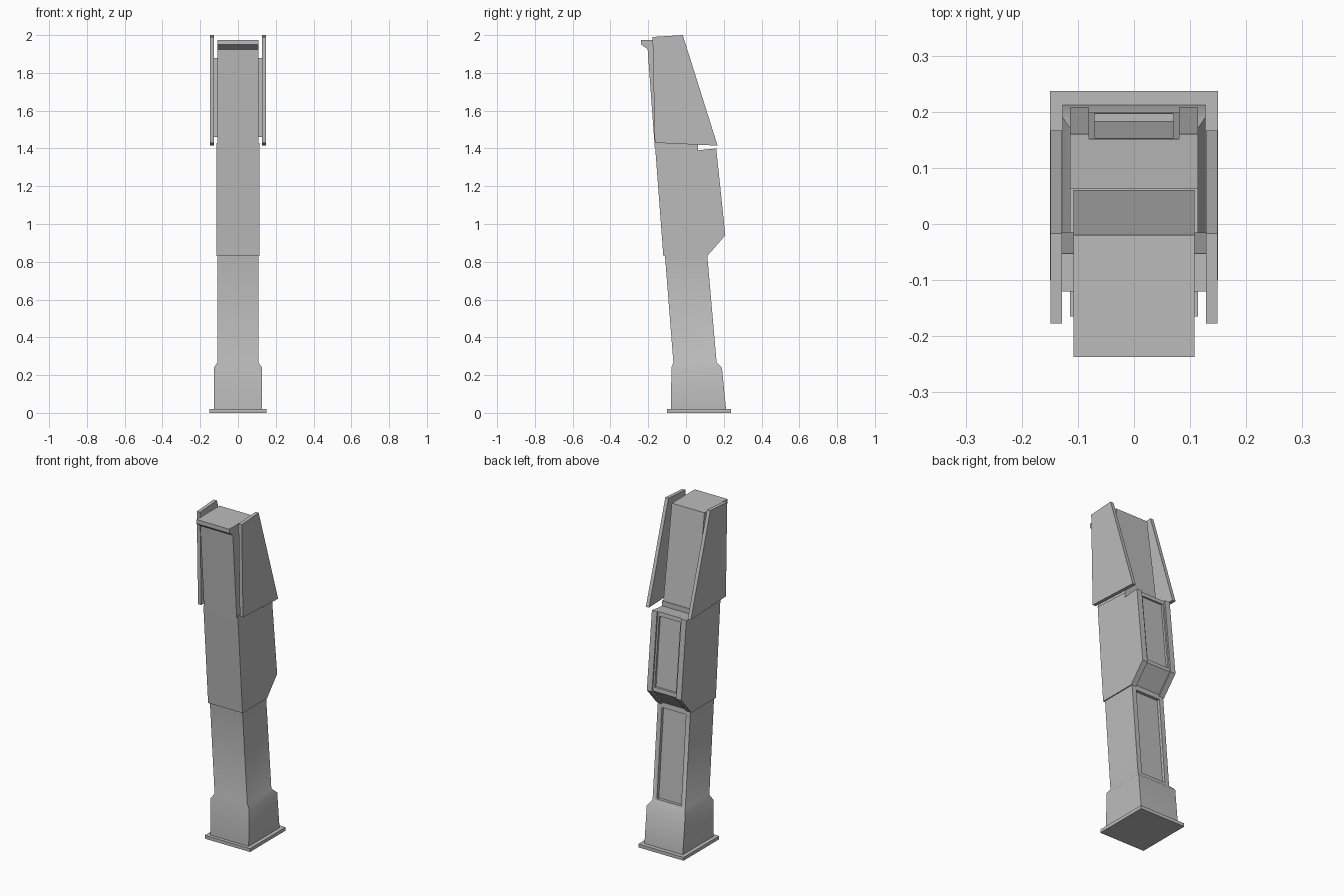
import bpy
import bmesh
import math

cube = bpy.data.objects.get("Cube")
if cube:
    bpy.data.objects.remove(cube, do_unlink=True)

grey = bpy.data.materials.new("mid_grey")
grey.use_nodes = True
COLOUR = (0.5, 0.5, 0.5, 1)
grey.diffuse_color = COLOUR
grey.node_tree.nodes["Principled BSDF"].inputs["Base Color"].default_value = COLOUR


def finish(name, bm):
    bmesh.ops.recalc_face_normals(bm, faces=bm.faces)
    mesh = bpy.data.meshes.new(name)
    bm.to_mesh(mesh)
    bm.free()
    mesh.materials.append(grey)
    ob = bpy.data.objects.new(name, mesh)
    bpy.context.collection.objects.link(ob)
    return ob


def prism(name, profile, x0, x1):
    """Extrude a (y, z) profile from x0 to x1."""
    bm = bmesh.new()
    face = bm.faces.new([bm.verts.new((x0, y, z)) for y, z in profile])
    out = bmesh.ops.extrude_face_region(bm, geom=[face])
    for v in out["geom"]:
        if isinstance(v, bmesh.types.BMVert):
            v.co.x = x1
    return finish(name, bm)


def loft(name, rings):
    """Stack rectangular sections given as (z, half width, front y, back y)."""
    bm = bmesh.new()
    rows = [[bm.verts.new(p) for p in ((-w, f, z), (w, f, z), (w, b, z), (-w, b, z))]
            for z, w, f, b in rings]
    for low, high in zip(rows, rows[1:]):
        for i in range(4):
            j = (i + 1) % 4
            bm.faces.new((low[i], low[j], high[j], high[i]))
    bm.faces.new(rows[0])
    bm.faces.new(rows[-1])
    return finish(name, bm)


def cut(target, cutter):
    cutter.hide_render = True
    mod = target.modifiers.new("recess", 'BOOLEAN')
    mod.object = cutter
    mod.solver = 'EXACT'
    bpy.context.view_layer.objects.active = target
    bpy.ops.object.modifier_apply(modifier=mod.name)
    bpy.data.objects.remove(cutter, do_unlink=True)


# Base plate
loft("base_plate", [(0, 0.15, -0.1, 0.237), (0.02, 0.15, -0.1, 0.237)])

# Flared foot and leaning lower column, with a channel down the back
column = loft("lower_column", [
    (0.02, 0.127, -0.08, 0.212), (0.24, 0.127, -0.077, 0.19),
    (0.268, 0.108, -0.067, 0.162), (0.84, 0.108, -0.112, 0.112)])
cut(column, prism("channel_cutter", [
    (0.143, 0.28), (0.26, 0.28), (0.22, 0.81), (0.097, 0.81)], -0.08, 0.08))

# Middle housing with a stepped top and a recess between two back rails
middle = prism("middle_housing", [
    (-0.12, 0.83), (0.112, 0.83), (0.208, 0.94), (0.16, 1.4),
    (0.063, 1.39), (0.063, 1.42), (-0.165, 1.43)], -0.114, 0.114)
cut(middle, prism("rail_gap_cutter", [
    (0.09, 0.817), (0.199, 0.942), (0.15, 1.41), (0.3, 1.41), (0.3, 0.817)],
    -0.08, 0.08))
cut(middle, prism("panel_cutter", [
    (0.183, 0.965), (0.142, 1.375), (0.3, 1.375), (0.3, 0.965)], -0.07, 0.07))

# Head with an overhanging front lip
prism("head", [
    (-0.165, 1.4), (-0.203, 1.925), (-0.237, 1.95), (-0.237, 1.975),
    (-0.02, 1.975), (0.063, 1.4)], -0.108, 0.108)

# Side wings on spacer blocks
for side, s in (("left", 1), ("right", -1)):
    prism(side + "_wing", [
        (-0.165, 1.43), (0.167, 1.415), (-0.017, 2.0), (-0.177, 1.99)],
        s * 0.128, s * 0.149)
    prism(side + "_wing_spacer", [
        (-0.12, 1.46), (-0.015, 1.46), (-0.053, 1.88), (-0.12, 1.88)],
        s * 0.105, s * 0.13)

# Soft shading only across the gentle bends of the column
bpy.ops.object.select_all(action='DESELECT')
column.select_set(True)
bpy.context.view_layer.objects.active = column
bpy.ops.object.shade_smooth_by_angle(angle=math.radians(50))
